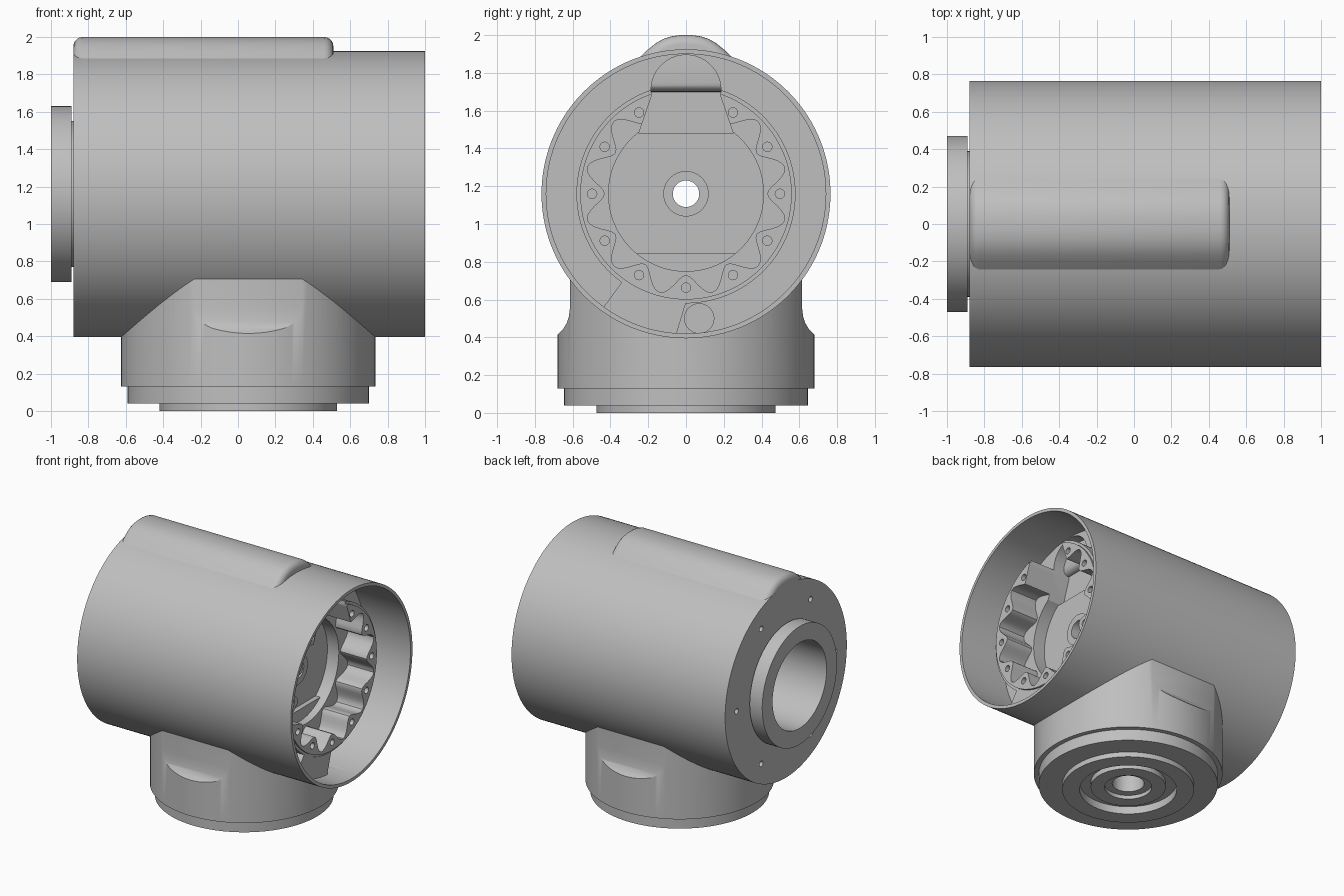
import bpy, bmesh
from math import sin, cos, pi, radians

cube = bpy.data.objects.get("Cube")
if cube:
    bpy.data.objects.remove(cube, do_unlink=True)

AXIS_Z = 1.16    # height of the barrel's axis
BASE_X = 0.055   # centre of the round foot
STEPS = 144

grey = bpy.data.materials.new("cast_grey")
grey.use_nodes = True
colour = (0.52, 0.52, 0.52, 1)
grey.diffuse_color = colour
grey.node_tree.nodes["Principled BSDF"].inputs["Base Color"].default_value = colour


def finish(name, bm):
    bmesh.ops.recalc_face_normals(bm, faces=bm.faces[:])
    mesh = bpy.data.meshes.new(name)
    bm.to_mesh(mesh)
    bm.free()
    mesh.materials.append(grey)
    ob = bpy.data.objects.new(name, mesh)
    bpy.context.collection.objects.link(ob)
    return ob


def lathe(name, profile, axis):
    """Spin a closed (along, radius) section; a radius may depend on the angle."""
    bm = bmesh.new()
    rings = []
    for i in range(STEPS):
        t = 2 * pi * i / STEPS
        ring = []
        for a, r in profile:
            r = r(t) if callable(r) else r
            u, v = r * cos(t), r * sin(t)
            ring.append(bm.verts.new((a, u, AXIS_Z + v) if axis == "x" else (BASE_X + u, v, a)))
        rings.append(ring)
    n = len(profile)
    for i in range(STEPS):
        p, q = rings[i], rings[(i + 1) % STEPS]
        for j in range(n):
            k = (j + 1) % n
            bm.faces.new((p[j], p[k], q[k], q[j]))
    return finish(name, bm)


def prism(name, outlines, x0, x1):
    """Extrude one or more (y, z) outlines along x."""
    bm = bmesh.new()
    for pts in outlines:
        a = [bm.verts.new((x0, y, z)) for y, z in pts]
        b = [bm.verts.new((x1, y, z)) for y, z in pts]
        bm.faces.new(a)
        bm.faces.new(b)
        for i in range(len(pts)):
            j = (i + 1) % len(pts)
            bm.faces.new((a[i], a[j], b[j], b[i]))
    return finish(name, bm)


def arc(y, z, r, start=0, end=360, n=24):
    count = n if end - start == 360 else n + 1
    angles = [radians(start + (end - start) * i / n) for i in range(count)]
    return [(y + r * cos(t), z + r * sin(t)) for t in angles]


def on_circle(r, degrees):
    t = radians(degrees)
    return r * cos(t), AXIS_Z + r * sin(t)


def apply_modifiers(ob):
    bpy.ops.object.select_all(action="DESELECT")
    bpy.context.view_layer.objects.active = ob
    ob.select_set(True)
    for m in list(ob.modifiers):
        bpy.ops.object.modifier_apply(modifier=m.name)


def cut(ob, cutter, keep=False):
    m = ob.modifiers.new("cut", "BOOLEAN")
    m.operation = "DIFFERENCE"
    m.solver = "EXACT"
    m.object = cutter
    cutter.hide_render = True
    apply_modifiers(ob)
    if not keep:
        bpy.data.objects.remove(cutter, do_unlink=True)


# Barrel with rear flange, rear bore, open front cup and central hub
barrel = lathe("barrel", [
    (0.30, 0.07), (0.30, 0.34), (-1.0, 0.34), (-1.0, 0.47), (-0.89, 0.47),
    (-0.89, 0.39), (-0.88, 0.39), (-0.88, 0.765), (1.0, 0.765), (1.0, 0.74),
    (0.60, 0.74), (0.60, 0.41), (0.50, 0.41), (0.50, 0.12), (0.53, 0.12),
    (0.53, 0.07)], "x")

# Scalloped screw ring inside the cup
def scallop(t):
    return 0.485 - 0.055 * cos(12 * t)

ring = lathe("screw_ring", [
    (0.56, scallop), (0.83, scallop), (0.83, 0.56), (0.815, 0.56),
    (0.815, 0.58), (0.56, 0.58)], "x")

# Cable keyhole through the top of the ring and into the cup floor
keyhole = prism("keyhole_cutter", [
    arc(0, AXIS_Z + 0.55, 0.185, -10, 190) + [(-0.25, 1.48), (0.25, 1.48)]], 0.46, 0.95)
cut(ring, keyhole, keep=True)
cut(barrel, keyhole)

# Screw holes in the ring and in the rear face
cut(ring, prism("ring_hole_cutter", [
    arc(*on_circle(0.497, 30 * i), 0.025, n=16) for i in range(12) if i != 3], 0.70, 0.9))
cut(barrel, prism("rear_hole_cutter", [
    arc(*on_circle(0.62, 60 * i), 0.022, n=16) for i in range(6)], -0.95, -0.78))

# Cable hole low in the cup
cut(barrel, prism("cable_hole_cutter", [arc(0.07, 0.5, 0.078)], 0.42, 0.8))

# Wedge block between the ring and the cup wall, and the low floor segment
outer = arc(0, AXIS_Z, 0.75, -126, -94, 12)
inner = arc(0, AXIS_Z, 0.575, -126, -90, 12)
wedge = prism("wedge_block", [outer + inner[::-1]], 0.58, 0.82)
floor_segment = prism("floor_segment", [arc(0, AXIS_Z, 0.412, -130, -50)], 0.49, 0.54)

# Rounded cable hump along the top
half = [(0.27, 1.70), (0.27, 1.86), (0.235, 1.892), (0.20, 1.925), (0.16, 1.957),
        (0.12, 1.98), (0.075, 1.994), (0.03, 2.0)]
hump = prism("cable_hump", [half + [(-y, z) for y, z in half[::-1]]], -0.88, 0.51)
bm = bmesh.new()
bm.from_mesh(hump.data)
ends = [e for e in bm.edges if abs(e.verts[0].co.x - e.verts[1].co.x) < 0.01]
bmesh.ops.bevel(bm, geom=ends, offset=0.05, segments=5, profile=0.5,
                affect="EDGES", clamp_overlap=True)
bm.to_mesh(hump.data)
bm.free()

# Round foot with stepped underside
foot = lathe("foot", [
    (0.80, 0.115), (0.05, 0.115), (0.05, 0.17), (0.02, 0.17), (0.02, 0.27),
    (0.06, 0.27), (0.06, 0.35), (0.0, 0.35), (0.0, 0.475), (0.04, 0.475),
    (0.04, 0.645), (0.13, 0.645), (0.13, 0.68), (0.80, 0.68)], "z")

# Flats scooped from the foot's front and back, then the saddle for the barrel
scoop = [(0.615, 0.9), (0.615, 0.55), (0.62, 0.51), (0.632, 0.475), (0.65, 0.445),
         (0.69, 0.405), (0.8, 0.405), (0.8, 0.9)]
cut(foot, prism("flat_cutter", [scoop, [(-y, z) for y, z in scoop]], -1, 1))
cut(foot, prism("saddle_cutter", [arc(0, AXIS_Z, 0.752, n=STEPS)], -1.2, 1.2))

# Smooth shading with crisp edges
for ob in (barrel, ring, wedge, floor_segment, hump, foot):
    bpy.ops.object.select_all(action="DESELECT")
    bpy.context.view_layer.objects.active = ob
    ob.select_set(True)
    bpy.ops.object.shade_smooth_by_angle(angle=radians(30))
